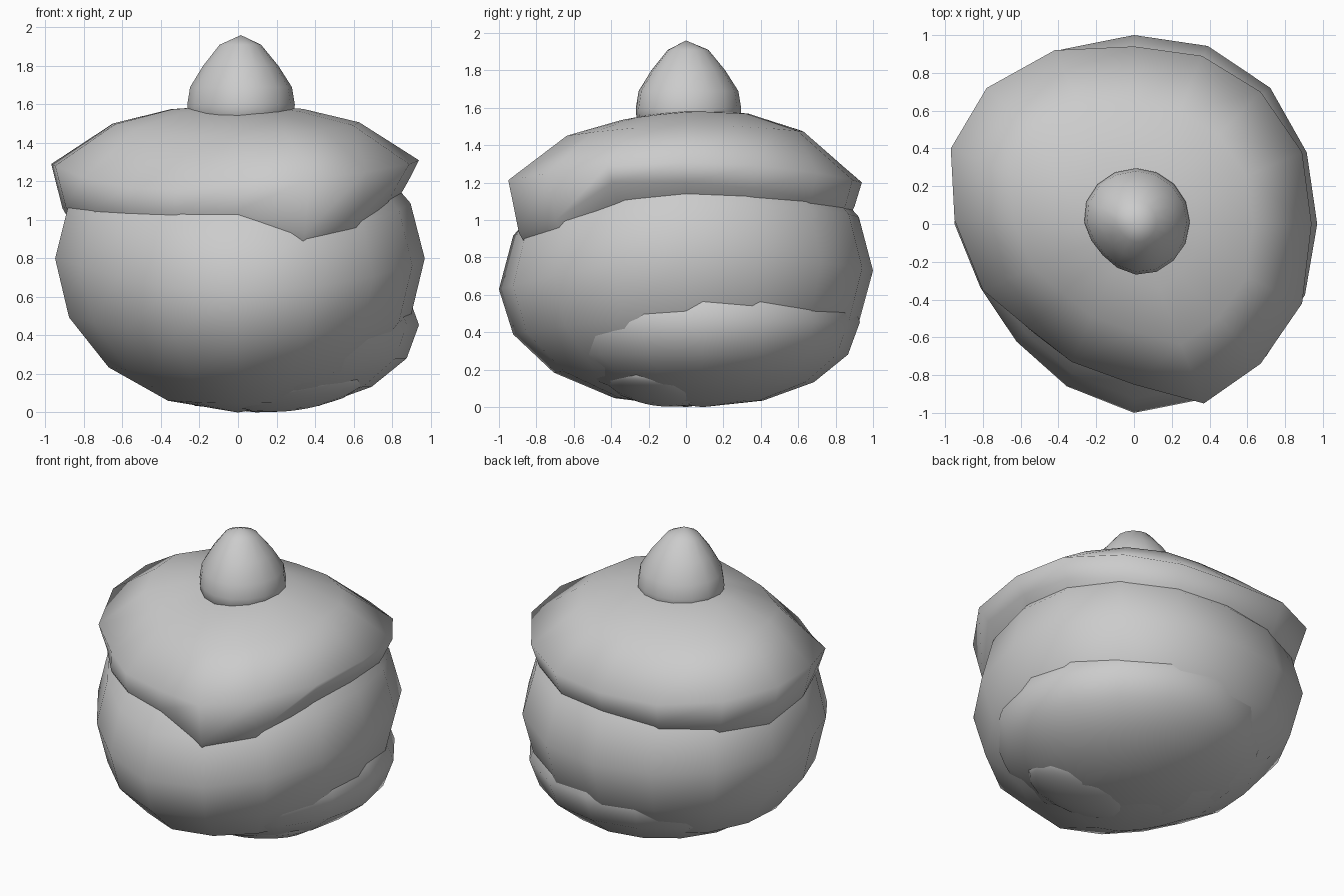
import bpy
from math import sin, cos, pi, sqrt, hypot

if "Cube" in bpy.data.objects:
    bpy.data.objects.remove(bpy.data.objects["Cube"])

grey = bpy.data.materials.new("plain grey")
grey.use_nodes = True
COLOUR = (0.6, 0.6, 0.6, 1)
grey.diffuse_color = COLOUR
grey.node_tree.nodes["Principled BSDF"].inputs["Base Color"].default_value = COLOUR

SEGS = 16
angles = [2 * pi * i / SEGS for i in range(SEGS)]


def front_left_dent(a):
    """Weight that peaks on the flattened front corner at -x."""
    return max(0, cos(a - 1.23 * pi)) ** 4


def rings_to_object(name, bottom, rings, top):
    """Smooth skin over stacked rings, closed by a point at each end."""
    verts = [bottom] + [p for ring in rings for p in ring] + [top]
    n = len(rings[0])
    last = len(verts) - 1
    faces = []
    for i in range(n):
        j = (i + 1) % n
        faces.append((0, 1 + j, 1 + i))
        for r in range(len(rings) - 1):
            a, b = 1 + r * n, 1 + (r + 1) * n
            faces.append((a + i, a + j, b + j, b + i))
        a = last - n
        faces.append((a + i, a + j, last))
    mesh = bpy.data.meshes.new(name)
    mesh.from_pydata(verts, [], faces)
    mesh.materials.append(grey)
    for poly in mesh.polygons:
        poly.use_smooth = True
    obj = bpy.data.objects.new(name, mesh)
    bpy.context.collection.objects.link(obj)


# Body: lopsided sphere whose widest line sags towards front and back
RISE = 0.75
girth = [.97, .99, 1.02, 1.02, 1, 1, 1.04, 1, .95, .88, .88, .93, 1, 1, .99, .98]


def waist(a):
    return 0.8 - 0.12 * sin(a) ** 2 + 0.05 * sin(a)


def body_point(a, g, lat):
    h = waist(a)
    z = h + sin(lat) * (h if lat < 0 else RISE)
    return (g * cos(lat) * cos(a), g * cos(lat) * sin(a), z)


lats = [pi * k / 8 for k in range(-3, 4)]
rings_to_object("body", (0, 0, 0),
                [[body_point(a, g, t) for a, g in zip(angles, girth)] for t in lats],
                (0, 0, 1.5))

# Cap: uneven brim (x, y, hem height) with a domed top and a hem that sinks into the body
brim = [(.94, 0, 1.2), (.89, .38, 1.17), (.67, .7, 1.11), (.36, .89, 1.08),
        (0, .94, 1.07), (-.42, .92, 1.06), (-.78, .72, 1.06), (-.97, .4, 1.06),
        (-.95, .02, 1.07), (-.8, -.35, 1.06), (-.56, -.55, 1.05), (-.33, -.73, 1.05),
        (0, -.85, 1.05), (.37, -.95, .93), (.67, -.74, 1.0), (.89, -.42, 1.2)]
tuck, hem, edge, shoulder, crown = [], [], [], [], []
for (x, y, low), a, g in zip(brim, angles, girth):
    r = hypot(x, y)
    rim_z = 1.2 + 0.11 * (x / r) ** 2 - 0.09 * front_left_dent(a)
    s = (low - waist(a)) / RISE
    out = max(g * sqrt(1 - s * s) * 1.01, r * 0.94) / r
    hem.append((out * x, out * y, low))
    tuck.append((0.87 * out * x, 0.87 * out * y, low - 0.2))
    edge.append((x, y, rim_z))
    for ring, f, t in ((shoulder, 0.67, 0.68), (crown, 0.36, 0.92)):
        t *= 1 + 0.1 * min(0, y)
        ring.append((x * f, y * f, rim_z + t * (1.6 - rim_z)))
rings_to_object("cap", (0, 0, 0.95), [tuck, hem, edge, shoulder, crown], (0, 0, 1.6))

# Knob: bullet-shaped stub on top, flattened on one side
profile = [(0.28, 1.5), (0.285, 1.6), (0.27, 1.69), (0.2, 1.8), (0.11, 1.91)]
dents = [1 - 0.13 * front_left_dent(a) for a in angles]
rings = [[(0.01 + r * d * cos(a), 0.01 + r * d * sin(a), z) for a, d in zip(angles, dents)]
         for r, z in profile]
rings_to_object("knob", (0, 0, 1.48), rings, (0.015, 0, 1.96))


# Lower swellings: flattened spheres breaking through the body
def swelling(name, centre, radii, tilt):
    bpy.ops.mesh.primitive_uv_sphere_add(segments=SEGS, ring_count=8,
                                         location=centre, rotation=tilt)
    obj = bpy.context.object
    obj.name = name
    obj.scale = radii
    obj.data.materials.append(grey)
    bpy.ops.object.shade_smooth()


swelling("lower_bulge", (0.1, 0.09, 0.455), (0.84, 0.84, 0.455), (0, 0, 0))
swelling("underside_bump", (0.3, -0.16, 0.12), (0.36, 0.28, 0.1), (-0.15, -0.15, 0))
